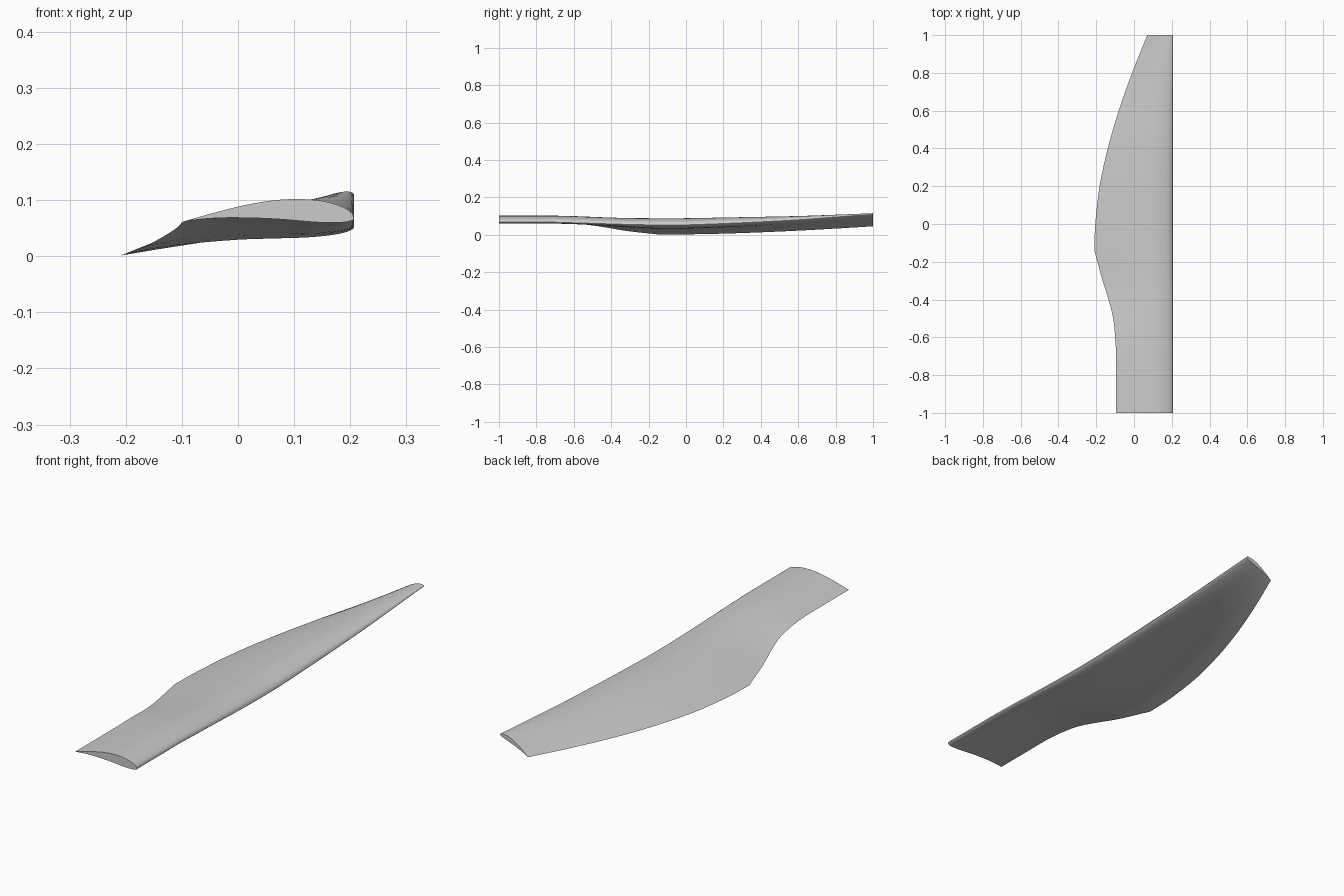
import bpy, bmesh, math
from mathutils import Vector

cube = bpy.data.objects.get("Cube")
if cube:
    bpy.data.objects.remove(cube, do_unlink=True)

grey = bpy.data.materials.new("plain_grey")
grey.use_nodes = True
grey.diffuse_color = (0.6, 0.6, 0.6, 1)
grey.node_tree.nodes["Principled BSDF"].inputs["Base Color"].default_value = (0.6, 0.6, 0.6, 1)

LEAD_X = 0.207

# Stations along the blade: y, trailing x, trailing z, leading z
ROOT = [(-1, -.094, .063, .067), (-.7, -.094, .063, .067)]
FLARE = [(-.7, -.094, .063, .067), (-.6, -.1, .06, .064), (-.5, -.11, .05, .061),
         (-.4, -.135, .034, .058), (-.3, -.166, .018, .055), (-.14, -.21, .001, .052)]
BLADE = [(-.14, -.21, .001, .052), (0, -.205, .002, .053), (.2, -.182, .006, .06),
         (.4, -.139, .013, .069), (.6, -.081, .022, .08), (.8, -.01, .033, .095),
         (1, .07, .045, .11)]

# Cambered section: distance from leading edge and height, per unit chord
UPPER = [(0, 0), (.012, .032), (.05, .062), (.12, .09), (.22, .113), (.36, .121), (.5, .112),
         (.65, .088), (.8, .053), (1, 0)]
LOWER = [(.85, .013), (.7, .015), (.5, .007), (.36, -.005), (.22, -.018),
         (.12, -.022), (.05, -.019), (.012, -.01)]


def smooth_path(points, steps):
    """Catmull-Rom samples through the points, excluding the last."""
    pts = [Vector(p) for p in points]
    pts = [2 * pts[0] - pts[1]] + pts + [2 * pts[-1] - pts[-2]]
    out = []
    for a, b, c, d in zip(pts, pts[1:], pts[2:], pts[3:]):
        for i in range(steps):
            t = i / steps
            out.append(0.5 * (2 * b + (c - a) * t + (2 * a - 5 * b + 4 * c - d) * t**2
                              + (3 * b - a - 3 * c + d) * t**3))
    return out


section = smooth_path(UPPER, 3) + [Vector(UPPER[-1])]
section += smooth_path([UPPER[-1]] + LOWER + [UPPER[0]], 3)[1:]
stations = smooth_path(ROOT, 2) + smooth_path(FLARE, 4) + smooth_path(BLADE, 4)
stations.append(Vector(BLADE[-1]))

# Loft the section through every station
bm = bmesh.new()
rings = []
for y, tx, tz, lz in stations:
    chord = Vector((tx - LEAD_X, tz - lz))
    normal = Vector((chord.y, -chord.x))
    ring = []
    for u, h in section:
        p = Vector((LEAD_X, lz)) + chord * u + normal * h
        ring.append(bm.verts.new((p.x, y, p.y)))
    rings.append(ring)
n = len(section)
for a, b in zip(rings, rings[1:]):
    for i in range(n):
        j = (i + 1) % n
        bm.faces.new((a[i], a[j], b[j], b[i]))

# Close both ends
bm.faces.new(rings[0])
bm.faces.new(rings[-1])
bmesh.ops.recalc_face_normals(bm, faces=bm.faces)

mesh = bpy.data.meshes.new("blade")
bm.to_mesh(mesh)
bm.free()
mesh.materials.append(grey)
blade = bpy.data.objects.new("blade", mesh)
bpy.context.collection.objects.link(blade)
bpy.context.view_layer.objects.active = blade
blade.select_set(True)
bpy.ops.object.shade_smooth_by_angle(angle=math.radians(35))
